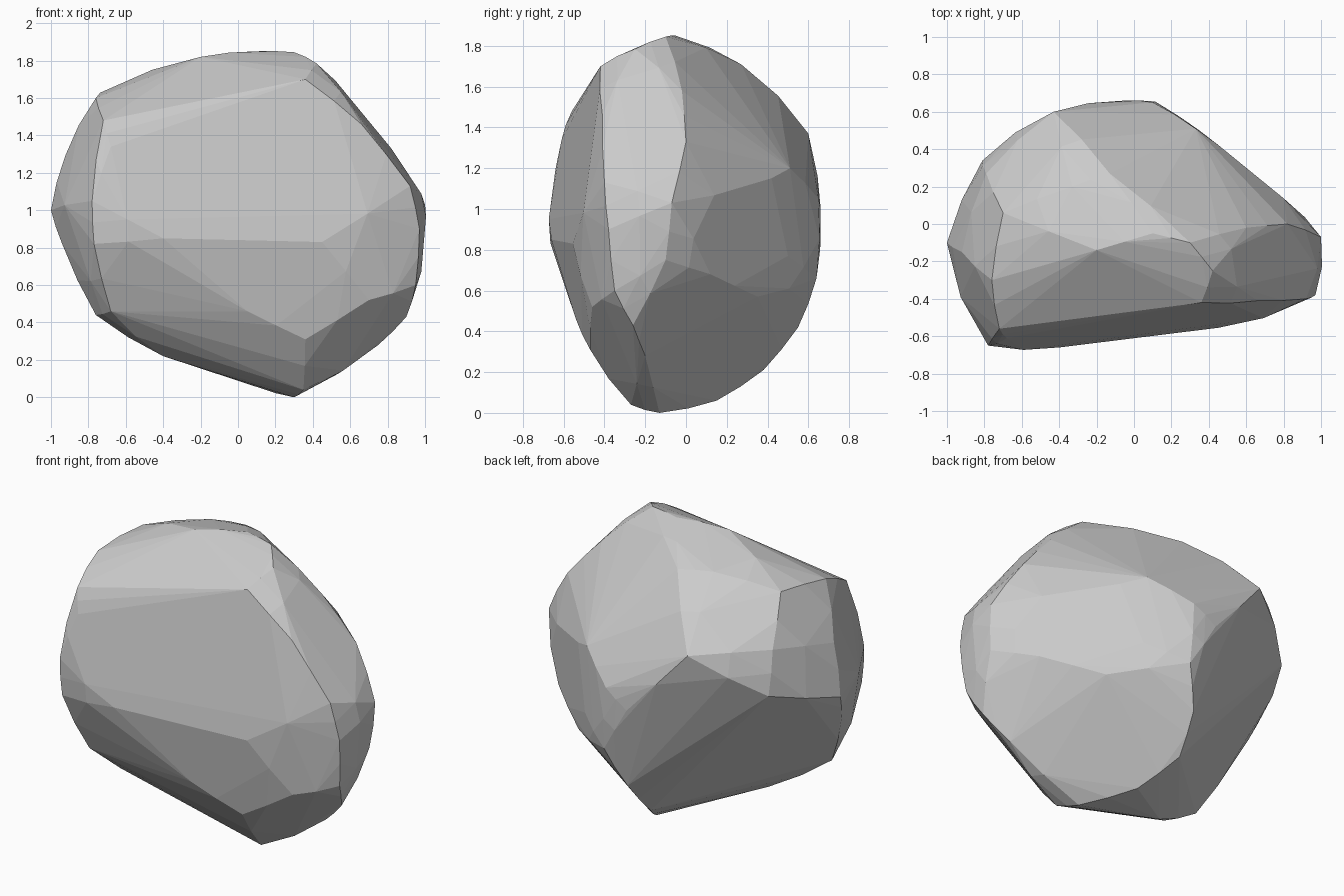
import bpy
import bmesh
from math import radians

if "Cube" in bpy.data.objects:
    bpy.data.objects.remove(bpy.data.objects["Cube"])

# Corner points of the boulder, in rough bands from crown to base
corners = [
    # crown
    (.1, -.05, 1.85), (.3, -.1, 1.845), (.42, -.25, 1.785), (-.2, -.14, 1.82), (-.13, .27, 1.71),
    (-.33, .2, 1.72), (-.7, .06, 1.64), (-.76, -.3, 1.6), (.36, -.42, 1.7),
    # upper left and back
    (-.43, .6, 1.37), (-.79, .27, 1.38), (-.81, .34, 1.12), (-.92, -.15, 1.3),
    # right ridge and back right slab
    (.6, -.02, 1.58), (.82, 0, 1.33), (.66, -.41, 1.46), (.92, -.4, 1.13),
    (.57, .32, 1.1), (.33, .51, 1.2), (-.05, .66, .95), (.1, .65, 1.05),
    # big front slab
    (-.68, -.61, 1.34), (-.72, -.56, 1.48), (-.78, -.65, 1.05), (-.4, -.66, .85),
    (.45, -.555, .83), (.7, -.46, .52),
    # narrow right end
    (1, -.07, 1.03), (.97, -.38, .9), (.95, -.35, .6), (.9, -.26, .43), (.98, -.1, .75),
    # lower back
    (.8, .12, .68), (.5, .35, .57), (.35, .5, .77), (.12, .64, .66),
    (.02, .55, .42), (-.02, .38, .21), (.1, .15, .06),
    # left end
    (-1, -.1, 1.0), (-.94, -.2, .82), (-.76, -.36, .44), (-.77, -.64, .82), (-.68, -.5, .46),
    # base
    (.3, -.13, 0), (.35, -.27, .04), (-.4, -.25, .22), (.05, -.54, .46),
    (.36, -.47, .31), (.75, -.2, .28),
]


def hull(points):
    """Convex hull of the points as a fresh bmesh."""
    bm = bmesh.new()
    for co in points:
        bm.verts.new(co)
    bmesh.ops.convex_hull(bm, input=bm.verts[:])
    bmesh.ops.delete(bm, geom=[v for v in bm.verts if not v.link_faces], context='VERTS')
    bmesh.ops.recalc_face_normals(bm, faces=bm.faces[:])
    bm.normal_update()
    return bm


# Worn corners: push the middle of each short, bent edge out a little
rough = hull(corners)
points = [v.co.copy() for v in rough.verts]
for e in rough.edges:
    length = e.calc_length()
    if length < 0.6 and e.calc_face_angle(0) > radians(10):
        a, b = e.verts
        out = (e.link_faces[0].normal + e.link_faces[1].normal).normalized()
        bulge = 0.5 * length * a.normal.angle(b.normal) / 8
        points.append((a.co + b.co) / 2 + out * bulge)
rough.free()

# Final flat-faced hull with nearly flat facets merged
bm = hull(points)
bmesh.ops.dissolve_limit(bm, angle_limit=radians(2), verts=bm.verts[:], edges=bm.edges[:])
mesh = bpy.data.meshes.new("boulder")
bm.to_mesh(mesh)
bm.free()
boulder = bpy.data.objects.new("boulder", mesh)
bpy.context.collection.objects.link(boulder)
